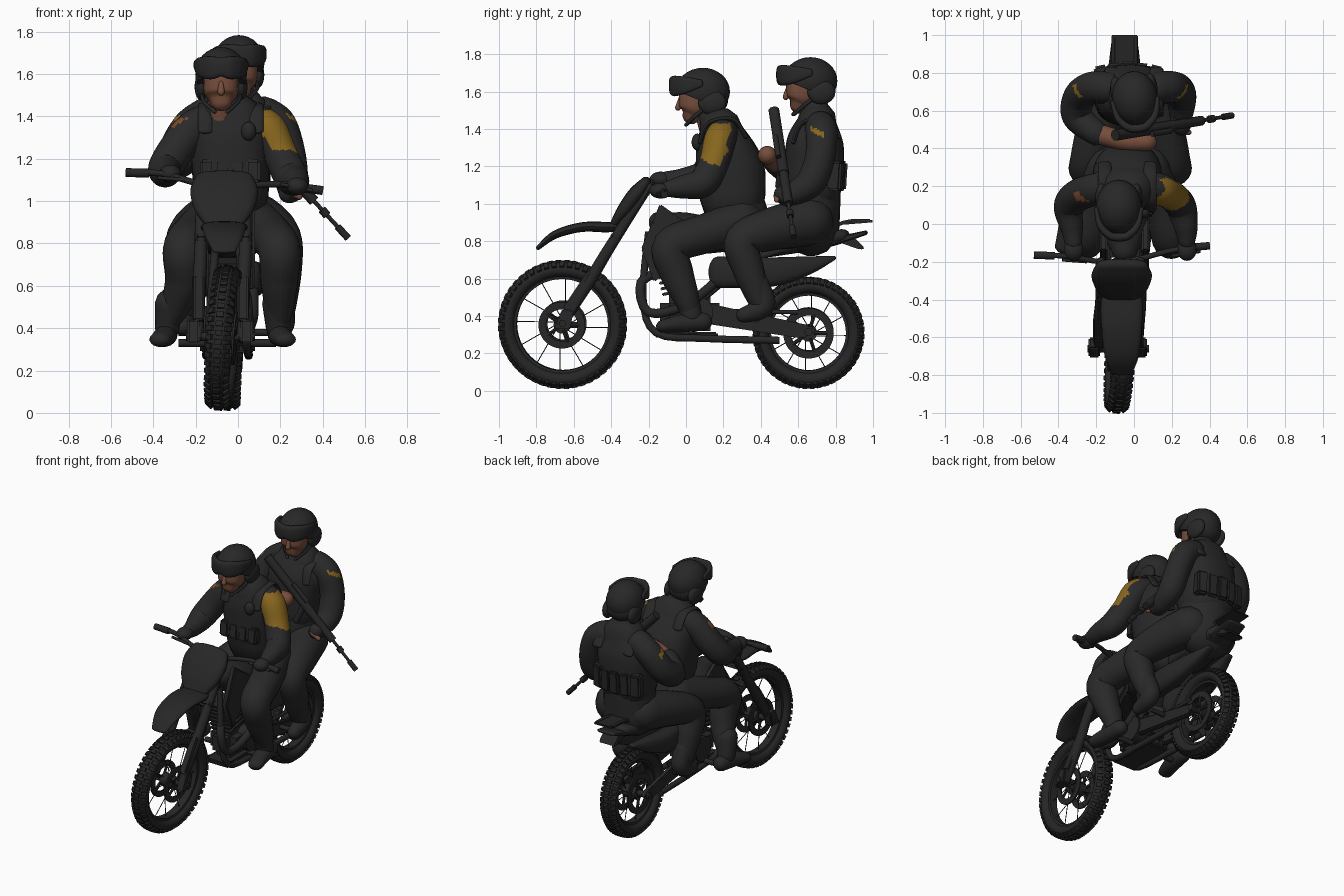
import bpy, bmesh, math
from mathutils import Vector as V, Matrix as M

if "Cube" in bpy.data.objects:
    bpy.data.objects.remove(bpy.data.objects["Cube"])

def material(name, r, g, b):
    m = bpy.data.materials.new(name)
    m.use_nodes = True
    m.diffuse_color = (r, g, b, 1)
    m.node_tree.nodes["Principled BSDF"].inputs["Base Color"].default_value = (r, g, b, 1)
    return m

CLOTH = material("charcoal cloth", .022, .022, .022)
GEAR = material("black gear", .021, .021, .021)
METAL = material("black metal", .02, .02, .02)
RUBBER = material("tyre rubber", .019, .019, .019)
SKIN = material("skin", .18, .075, .045)
YELLOW = material("mustard patch", .24, .13, .013)
RUST = material("rust patch", .2, .07, .025)
BIKE = -.05  # centre line of the motorcycle

def finish(bm, name, mats, xf=None, rule=None, angle=45):
    """Turn a bmesh into a shaded object; rule picks the second material per face."""
    bmesh.ops.recalc_face_normals(bm, faces=bm.faces)
    if xf:
        bm.transform(xf)
    if rule:
        bm.normal_update()
        for f in bm.faces:
            f.material_index = int(rule(f.calc_center_median(), f.normal))
    me = bpy.data.meshes.new(name)
    bm.to_mesh(me)
    bm.free()
    for m in mats if isinstance(mats, tuple) else (mats,):
        me.materials.append(m)
    ob = bpy.data.objects.new(name, me)
    bpy.context.collection.objects.link(ob)
    bpy.ops.object.select_all(action='DESELECT')
    ob.select_set(True)
    bpy.context.view_layer.objects.active = ob
    bpy.ops.object.shade_smooth_by_angle(angle=math.radians(angle))

def spline(rows, n):
    """Catmull-Rom through rows of x, y, z, a, b."""
    out = []
    for i in range(len(rows) - 1):
        p = [rows[max(0, min(len(rows) - 1, i + k))] for k in (-1, 0, 1, 2)]
        for t in (j / n for j in range(n)):
            out.append([.5 * (2*b + (c-a)*t + (2*a-5*b+4*c-d)*t*t + (3*b-a-3*c+d)*t**3)
                        for a, b, c, d in zip(*p)])
    return out + [list(rows[-1])]

def loft(name, rows, mat, seg=18, n=5, p=1.0, ends=True, xf=None, rule=None):
    """Sweep ellipses along a path; rows are x, y, z, radius or x, y, z, a, b."""
    rows = spline([r if len(r) == 5 else (*r, r[3]) for r in rows], n)
    pos = [V(r[:3]) for r in rows]
    chord = pos[-1] - pos[0]
    ref = V((0, 0, 1)) if abs(chord.x) > .75 * chord.length else V((1, 0, 0))
    rings = []
    for i, r in enumerate(rows):
        t = (pos[min(i + 1, len(pos) - 1)] - pos[max(i - 1, 0)]).normalized()
        rings.append((pos[i], t, r[3], r[4]))
    if ends:  # rounded caps
        cap = lambda q, s: [(q[0] + q[1] * s * min(q[2:]) * math.sin(h), q[1], q[2] * math.cos(h),
                             q[3] * math.cos(h)) for h in (.5, 1, 1.4)]
        rings = cap(rings[0], -1)[::-1] + rings + cap(rings[-1], 1)
    bm = bmesh.new()
    grid = []
    for c, t, a, b in rings:
        u = (ref - t * ref.dot(t)).normalized()
        w = t.cross(u)
        ring = []
        for k in range(seg):
            h = math.tau * k / seg
            x, y = math.cos(h), math.sin(h)
            ring.append(bm.verts.new(c + u * math.copysign(abs(x)**p, x) * a + w * math.copysign(abs(y)**p, y) * b))
        grid.append(ring)
    for A, B in zip(grid, grid[1:]):
        for k in range(seg):
            bm.faces.new((A[k], A[k-1], B[k-1], B[k]))
    bm.faces.new(grid[0])
    bm.faces.new(grid[-1])
    finish(bm, name, mat, xf, rule)

def tube(name, pts, r, mat=METAL, seg=10, n=4):
    loft(name, [(*q, r) for q in pts], mat, seg, n, ends=False)

def ball(name, loc, size, mat, xf=None, cut=None):
    bm = bmesh.new()
    bmesh.ops.create_uvsphere(bm, u_segments=24, v_segments=16, radius=1)
    bm.transform(M.Translation(loc) @ M.Diagonal((*size, 1)))
    if cut:
        cutter = bmesh.ops.bisect_plane(bm, geom=bm.verts[:] + bm.edges[:] + bm.faces[:],
                                        plane_co=cut[0], plane_no=cut[1], clear_inner=True)
        bmesh.ops.holes_fill(bm, edges=[e for e in cutter["geom_cut"] if isinstance(e, bmesh.types.BMEdge)])
    finish(bm, name, mat, xf)

def box(name, loc, size, mat, rot=(0, 0, 0), bevel=.012):
    bm = bmesh.new()
    bmesh.ops.create_cube(bm, size=1)
    bm.transform(M.Diagonal((*size, 1)))
    bmesh.ops.bevel(bm, geom=bm.edges[:], offset=min(bevel, min(size) * .3), segments=2, affect='EDGES')
    r = M.Rotation(rot[2], 4, 'Z') @ M.Rotation(rot[1], 4, 'Y') @ M.Rotation(rot[0], 4, 'X')
    finish(bm, name, mat, M.Translation(loc) @ r)

def plate(name, outline, x, width, mat):
    """Extrude a y, z outline across x."""
    bm = bmesh.new()
    f = bm.faces.new([bm.verts.new((x - width / 2, y, z)) for y, z in outline])
    ext = bmesh.ops.extrude_face_region(bm, geom=[f])["geom"]
    bmesh.ops.translate(bm, vec=(width, 0, 0), verts=[v for v in ext if isinstance(v, bmesh.types.BMVert)])
    bmesh.ops.bevel(bm, geom=bm.edges[:], offset=.008, segments=2, affect='EDGES')
    finish(bm, name, mat)

def revolve(name, profile, mat, xf, seg=48):
    """Spin a closed x, radius profile about the x axis."""
    bm = bmesh.new()
    g = [[bm.verts.new((x, r * math.cos(h), r * math.sin(h))) for x, r in profile]
         for h in (math.tau * k / seg for k in range(seg))]
    for i in range(seg):
        for j in range(len(profile)):
            bm.faces.new((g[i][j], g[i][j-1], g[i-1][j-1], g[i-1][j]))
    finish(bm, name, mat, xf)

def wheel(tag, loc, R, w, turn, disc):
    xf = M.Translation(loc) @ turn
    c = R - .05
    revolve(tag + "_tyre", [(w * math.cos(a), c + .042 * math.sin(a)) for a in
                            (math.tau * k / 14 for k in range(14))], RUBBER, xf)
    revolve(tag + "_rim", [(-.032, c - .02), (.032, c - .02), (.026, c - .05), (-.026, c - .05)], METAL, xf)
    revolve(tag + "_hub", [(-.05, .045), (.05, .045), (.05, .005), (-.05, .005)], METAL, xf, 20)
    # tread blocks
    bm = bmesh.new()
    for i in range(48):
        for x, tilt in ((-.72, -.75), (0, 0), (.72, .75)):
            h = math.tau * (i + (.5 if x == 0 else 0)) / 48
            lift = c + .026 if x else c + .038
            bmesh.ops.create_cube(bm, size=1, matrix=M.Rotation(h, 4, 'X') @ M.Translation((x * w, 0, lift))
                                  @ M.Rotation(tilt, 4, 'Y') @ M.Diagonal((w * .6, .025, .024, 1)))
    finish(bm, tag + "_tread", RUBBER, xf)
    # spokes
    bm = bmesh.new()
    for i in range(12):
        h = math.tau * i / 12
        side = .035 if i % 2 else -.035
        bmesh.ops.create_cone(bm, segments=6, radius1=.0025, radius2=.0025, depth=c - .06, cap_ends=True,
                              matrix=M.Rotation(h, 4, 'X') @ M.Translation((side * .5, .015, (c - .01) / 2))
                              @ M.Rotation(-side * 4, 4, 'Y'))
    finish(bm, tag + "_spokes", METAL, xf)
    for s in (-.055, .055):
        revolve(tag + "_brake_disc", [(s - .005, disc), (s + .005, disc), (s + .005, disc - .04),
                                      (s - .005, disc - .04)], METAL, xf)
        for i in range(5):
            a = math.tau * i / 5
            d = V((0, math.cos(a), math.sin(a)))
            tube(tag + "_disc_arm", [xf @ (V((s, 0, 0)) + d * .03), xf @ (V((s, 0, 0)) + d * (disc - .03))], .01, seg=6, n=1)

wheel("front_wheel", (-.07, -.66, .355), .345, .056, M.Rotation(.07, 4, 'Y') @ M.Rotation(-.07, 4, 'Z'), .125)
wheel("rear_wheel", (-.04, .655, .31), .3, .058, M.Rotation(.04, 4, 'Y'), .135)

# front end: forks, clamps, fender, headlight shield, handlebar
for s in (-1, 1):
    x = -.07 + s * .105
    loft("fork_leg", [(x - .015, -.66, .36, .026), (x - .01, -.52, .58, .032), (x, -.40, .78, .03), (x, -.2, 1.09, .024)], METAL)
    plate("axle_clamp", [(-.71, .33), (-.62, .33), (-.6, .43), (-.66, .44)], x - .015 + s * .02, .06, METAL)
    plate("fork_guard", [(-.66, .44), (-.60, .41), (-.47, .62), (-.52, .65)], x - .01, .05, METAL)
tube("front_axle", [(-.245, -.66, .36), (.08, -.66, .36)], .02)
for y, z in ((-.37, .83), (-.23, 1.05)):
    box("fork_clamp", (-.07, y, z), (.27, .08, .04), METAL, (.55, 0, 0))
loft("front_fender", [(-.065, -.79, .765, .055, .012), (-.065, -.70, .835, .09, .022), (-.065, -.56, .875, .105, .026),
                      (-.065, -.42, .875, .11, .028), (-.065, -.33, .875, .08, .018)], METAL, p=.8)
loft("headlight_shield", [(-.065, -.385, .89, .09, .022), (-.065, -.335, .96, .14, .038), (-.065, -.27, 1.05, .16, .042),
                          (-.065, -.215, 1.115, .135, .03)], METAL, p=.7)
tube("handlebar", [(-.53, -.165, 1.135), (-.36, -.17, 1.13), (-.17, -.2, 1.08), (0, -.19, 1.07),
                   (.2, -.14, 1.08), (.4, -.115, 1.05)], .015)
for a, b in (((-.53, -.165, 1.135), (-.42, -.168, 1.132)), ((.29, -.125, 1.065), (.4, -.115, 1.05))):
    tube("handlebar_grip", [a, b], .021, RUBBER)
tube("control_lever", [(-.25, -.2, 1.1), (-.38, -.19, 1.11)], .009)
tube("control_lever", [(.2, -.17, 1.08), (.35, -.145, 1.05)], .009)

# body: tank, seat, shrouds, tail
loft("fuel_tank", [(BIKE, -.14, .9, .07, .06), (BIKE, -.04, .86, .12, .1), (BIKE, .1, .83, .12, .10), (BIKE, .22, .8, .09, .06)], METAL)
loft("seat", [(BIKE, .05, .82, .08, .05), (BIKE, .4, .79, .11, .05), (BIKE, .7, .81, .12, .05), (BIKE, .84, .83, .09, .035)], GEAR, p=.7)
loft("rear_fender", [(BIKE, .45, .74, .08, .025), (BIKE, .75, .79, .09, .025), (BIKE, .96, .845, .07, .012)], METAL, p=.6)
plate("tail_light", [(.8, .80), (.9, .82), (.96, .76), (.93, .755)], BIKE, .13, METAL)
box("luggage_rack", (BIKE, .9, .9), (.14, .2, .014), METAL, (.08, 0, 0))
for s in (-1, 1):
    tube("rack_stay", [(BIKE + s * .06, .7, .82), (BIKE + s * .06, .84, .9), (BIKE + s * .06, .985, .91)], .01)
    plate("tank_shroud", [(-.24, .76), (-.18, .9), (-.14, 1.0), (.03, .88), (.0, .74), (-.17, .58)], BIKE + s * .11, .04, METAL)
    loft("side_muffler", [(BIKE + s * .11, .17, .635, .05, .085), (BIKE + s * .12, .45, .635, .06, .08),
                          (BIKE + s * .1, .65, .67, .045, .05), (BIKE + s * .08, .79, .71, .025, .012)], METAL, p=.7)
    tube("frame_cradle", [(BIKE + s * .05, -.2, .85), (BIKE + s * .08, -.23, .5), (BIKE + s * .09, -.16, .31),
                          (BIKE + s * .1, .1, .28), (BIKE + s * .1, .5, .27)], .02)
    tube("rear_subframe", [(BIKE + s * .08, .1, .5), (BIKE + s * .08, .4, .72), (BIKE + s * .08, .8, .8)], .018)
    plate("swingarm", [(.08, .48), (.2, .45), (.66, .35), (.7, .32), (.62, .28), (.1, .36)], BIKE + s * .1, .04, METAL)
    tube("foot_peg", [(BIKE + s * .1, .04, .33), (BIKE + s * .23, .04, .33)], .018)
    tube("passenger_peg", [(BIKE + s * .1, .38, .38), (BIKE + s * .23, .38, .38)], .016)
tube("rear_axle", [(-.18, .655, .315), (.08, .655, .315)], .022)
tube("chain_run", [(BIKE + .07, .1, .43), (BIKE + .07, .6, .42)], .012)
box("skid_plate", (BIKE, .0, .3), (.18, .34, .03), METAL)
box("engine_case", (BIKE, .02, .42), (.2, .32, .2), METAL, bevel=.05)
for s in (-1, 1):
    tube("engine_cover", [(BIKE, .06, .42), (BIKE + s * .13, .06, .42)], .085, seg=20)
for k in range(7):
    box("cylinder_fin", (BIKE, -.05 - k * .008, .53 + k * .03), (.16, .16, .016), METAL, (.2, 0, 0))
tube("exhaust_header", [(BIKE, -.1, .65), (BIKE + .08, -.24, .58), (BIKE + .1, -.2, .42), (BIKE + .12, 0, .46), (BIKE + .12, .2, .62)], .026)

def head(tag, loc, yaw):
    xf = M.Translation(loc) @ M.Rotation(yaw, 4, 'Z')
    loft(tag + "_face", [(0, -.05, -.125, .055, .05), (0, -.04, -.09, .08, .078), (0, -.035, -.02, .084, .084)], SKIN, p=.8, xf=xf)
    loft(tag + "_nose", [(0, -.11, -.04, .012), (0, -.122, -.085, .017)], SKIN, 10, xf=xf)
    loft(tag + "_neck", [(0, .02, -.1, .058), (0, .055, -.21, .062)], SKIN, xf=xf)
    ball(tag + "_helmet", (0, .01, 0), (.122, .145, .127), GEAR, xf, (V((0, 0, -.05)), V((0, .4, 1))))
    ball(tag + "_helmet_nape", (0, .07, -.045), (.1, .075, .075), GEAR, xf)
    loft(tag + "_goggles", [(-.12, .0, .045, .02, .01), (-.1, -.085, .035, .045, .018), (-.05, -.14, .03, .055, .022), (0, -.15, .035, .046, .022),
                            (.05, -.14, .03, .055, .022), (.1, -.085, .035, .045, .018), (.12, .0, .045, .02, .01)], GEAR, p=.7, xf=xf)
    for s in (-1, 1):
        ball(tag + "_ear_cup", (s * .093, .06, -.06), (.032, .075, .065), GEAR, xf)
        loft(tag + "_chin_strap", [(s * .09, .02, -.09, .01), (s * .08, -.03, -.13, .01), (s * .03, -.08, -.178, .01)], GEAR, 8, xf=xf)

head("driver", (-.08, .08, 1.6), 0)
head("passenger", (.005, .655, 1.657), .1)

# driver torso and vest
loft("driver_torso", [(-.03, .33, .86, .17, .14), (-.03, .28, 1.0, .165, .14), (-.03, .235, 1.18, .18, .15), (-.035, .2, 1.33, .185, .13),
                      (-.04, .18, 1.4, .155, .1), (-.06, .145, 1.46, .09, .08)], CLOTH, 24)
loft("driver_vest", [(-.03, .25, 1.03, .175, .175), (-.035, .235, 1.18, .185, .185), (-.035, .2, 1.32, .18, .15),
                     (-.04, .185, 1.4, .15, .115)], GEAR, 24, p=.8)
for k in range(4):
    box("vest_pouch", (-.145 + k * .072, .075, 1.14), (.07, .06, .11), GEAR, (-.1, 0, 0))
ball("vest_radio", (.05, .06, 1.33), (.035, .03, .045), GEAR)
# passenger torso and vest
loft("passenger_torso", [(-.03, .67, .87, .19, .15), (-.03, .67, 1.0, .175, .155), (-.025, .68, 1.18, .175, .145), (-.01, .69, 1.34, .195, .13),
                         (0, .7, 1.42, .16, .10), (0, .69, 1.51, .085, .075)], CLOTH, 24)
loft("passenger_vest", [(-.03, .675, 1.08, .18, .155), (-.025, .685, 1.2, .185, .16), (-.015, .69, 1.34, .185, .15),
                        (0, .7, 1.44, .145, .105)], GEAR, 24, p=.8)
for k in range(5):
    box("back_pouch", (-.17 + k * .07, .82 - .012 * abs(k - 2), 1.15), (.075, .08, .16), GEAR, (-.06, 0, .12 * (2 - k)))
for cx, cy, tag in ((-.035, .2, "driver"), (0, .7, "passenger")):
    for s in (-1, 1):
        loft(tag + "_shoulder_strap", [(cx + s * .12, cy - .125, 1.33, .035, .012), (cx + s * .12, cy - .08, 1.43, .035, .012),
                                       (cx + s * .12, cy + .05, 1.45, .035, .012), (cx + s * .12, cy + .12, 1.36, .035, .012)], GEAR)

# arms, with shoulder patches
loft("driver_left_arm", [(.08, .2, 1.38, .08), (.145, .18, 1.335, .085), (.2, .15, 1.22, .08), (.25, .09, 1.115, .08), (.275, -.02, 1.09, .062), (.28, -.09, 1.08, .045)],
     (CLOTH, YELLOW), 40, 14, rule=lambda c, n: 1.2 + .4 * abs(c.y - .17) + .008 * math.sin(90 * c.y) < c.z < 1.43
     and c.x > .1 and n.x > -.45 and n.y < .6 + .1 * math.sin(60 * c.z))
loft("driver_right_arm", [(-.15, .2, 1.38, .08), (-.22, .18, 1.335, .085), (-.3, .15, 1.23, .085), (-.345, .09, 1.15, .08), (-.33, -.02, 1.13, .06), (-.32, -.1, 1.13, .045)],
     (CLOTH, RUST), 32, 10, rule=lambda c, n: 1.35 < c.z < 1.39 and n.x < -.3 and abs(c.y - .145) < .025)
for x, z in ((.28, 1.07), (-.32, 1.13)):
    ball("driver_glove", (x, -.135, z), (.052, .06, .042), GEAR)
badge = lambda c, n: abs(c.z - 1.38 - .5 * (.705 - c.y)) < .014 and abs(n.x) > .3 and abs(c.y - .705) < .036
loft("passenger_left_arm", [(.12, .72, 1.41, .085), (.19, .725, 1.36, .085), (.235, .715, 1.24, .08), (.25, .67, 1.12, .08), (.25, .59, 1.06, .065), (.24, .53, 1.04, .05)],
     (CLOTH, YELLOW), 40, 14, rule=badge)
loft("passenger_right_arm", [(-.14, .72, 1.41, .085), (-.225, .72, 1.35, .085), (-.29, .67, 1.24, .085), (-.3, .57, 1.18, .08), (-.2, .48, 1.22, .065)],
     (CLOTH, YELLOW), 40, 14, rule=badge)
loft("passenger_bare_forearm", [(-.2, .48, 1.22, .055), (-.05, .44, 1.25, .052), (.07, .435, 1.26, .05)], SKIN)
ball("passenger_glove", (.25, .52, 1.05), (.05, .05, .05), GEAR)
loft("passenger_fingers", [(.24, .482, 1.045, .014), (.29, .485, 1.02, .014)], SKIN)

# legs and boots
for s in (-1, 1):
    fx = -.335 if s < 0 else .19
    c = -.03
    loft("driver_leg", [(c + s * .1, .3, .9, .12), (c + s * .18, .1, .84, .105), (c + s * .225, -.08, .77, .1),
                        (c + s * .225, -.05, .63, .09), ((c + s * .23 + fx) / 2, .0, .5, .07), (fx, .02, .43, .055)], CLOTH, 20, 6)
    loft("driver_boot_shaft", [(fx - s * .01, .0, .52, .066), (fx, .03, .4, .058)], GEAR)
    loft("driver_boot", [(fx, .09, .37, .05, .05), (fx + s * .012, -.03, .36, .055, .048), (fx + s * .035, -.125, .345, .05, .034)], GEAR)
    c = -.02
    loft("passenger_leg", [(c + s * .11, .66, .905, .13), (c + s * .18, .46, .865, .115), (c + s * .23, .3, .8, .095),
                           (c + s * .235, .33, .66, .085), (c + s * .23, .38, .52, .068), (c + s * .23, .4, .47, .058)], CLOTH, 20, 6)
    loft("passenger_boot", [(c + s * .23, .38, .57, .064), (c + s * .23, .42, .47, .06), (c + s * .235, .38, .43, .055), (c + s * .24, .31, .405, .042)], GEAR)

# slung rifle, from butt to muzzle
butt, muzzle = V((-.1, .47, 1.5)), V((.52, .575, .825))
at = lambda t: butt.lerp(muzzle, t)
for name, a, b, r in (("rifle_stock", 0, .25, .03), ("rifle_receiver", .22, .5, .03), ("rifle_handguard", .48, .74, .026),
                      ("rifle_barrel", .7, 1, .01), ("rifle_muzzle", .92, 1, .017), ("rifle_gas_block", .8, .84, .02)):
    tube(name, [at(a), at(b)], r, n=1)
tube("rifle_magazine", [at(.42), at(.46) + V((-.08, -.02, -.1))], .022, seg=8)
tube("rifle_sight", [at(.26) + V((.035, -.02, .035)), at(.42) + V((.035, -.02, .035))], .016)
